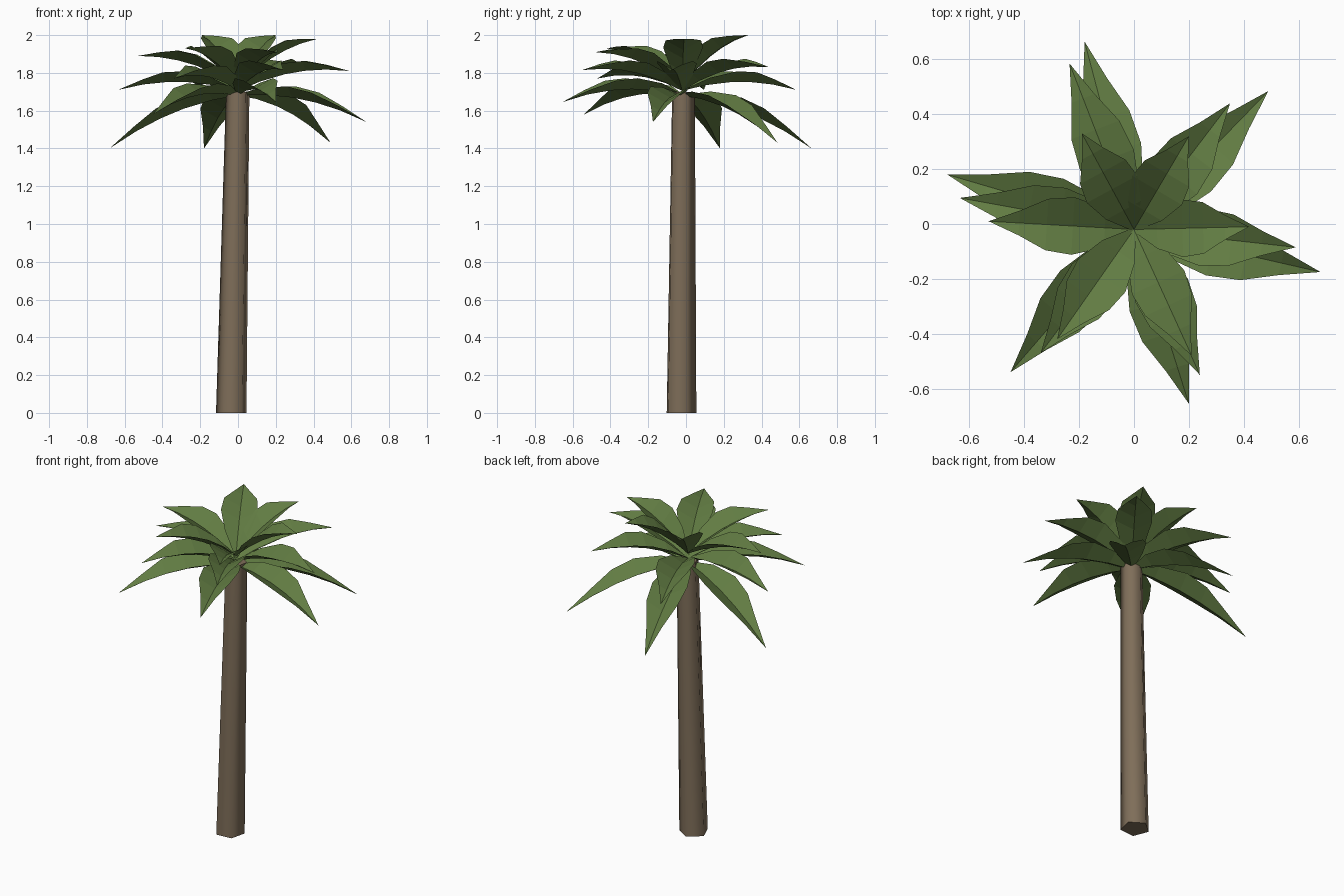
import bpy, bmesh, math
from mathutils import Vector

if "Cube" in bpy.data.objects:
    bpy.data.objects.remove(bpy.data.objects["Cube"])


def material(name, rgb):
    m = bpy.data.materials.new(name)
    m.diffuse_color = (*rgb, 1)
    m.use_nodes = True
    m.node_tree.nodes["Principled BSDF"].inputs["Base Color"].default_value = m.diffuse_color
    return m


def add_object(name, bm, mat):
    me = bpy.data.meshes.new(name)
    bm.to_mesh(me)
    bm.free()
    me.materials.append(mat)
    ob = bpy.data.objects.new(name, me)
    bpy.context.collection.objects.link(ob)
    return ob


bark = material("bark", (0.21, 0.155, 0.10))
green = material("leaf_green", (0.12, 0.20, 0.055))

# Leaning, tapering five-sided trunk with smooth sides
bm = bmesh.new()
rings = []
for cx, cy, z, r in [(-0.034, -0.030, 0, 0.085), (0.0, -0.018, 1.70, 0.065)]:
    rings.append([bm.verts.new((cx + r * math.cos(math.radians(-50 + 72 * i)),
                                cy + r * math.sin(math.radians(-50 + 72 * i)), z))
                  for i in range(5)])
for i in range(5):
    j = (i + 1) % 5
    bm.faces.new((rings[0][i], rings[0][j], rings[1][j], rings[1][i])).smooth = True
bm.faces.new(rings[0][::-1])
bm.faces.new(rings[1])
for e in bm.edges:
    e.smooth = not any(len(f.verts) == 5 for f in e.link_faces)
add_object("trunk", bm, bark)

# Leaf outline: (fraction of length, half width)
PROFILE = [(0, 0.008), (0.2, 0.072), (0.42, 0.105), (0.6, 0.094), (0.79, 0.045), (1, 0)]


def add_leaf(bm, base, tip, arch, fold=0.55):
    """Channel-folded leaf whose midrib arches from base to tip."""
    base, tip = Vector(base), Vector(tip)
    d = tip - base
    side = Vector((-d.y, d.x, 0)).normalized()
    prev = None
    for t, w in PROFILE:
        mid = base + d * t + Vector((0, 0, arch * 4 * t * (1 - t)))
        up = Vector((0, 0, fold * w))
        if w:
            row = [bm.verts.new(p) for p in (mid + side * w + up, mid, mid - side * w + up)]
        else:
            row = [bm.verts.new(mid)] * 3
        if prev:
            for k in (0, 1):
                f = [prev[k], prev[k + 1], row[k + 1]]
                if w:
                    f.append(row[k])
                bm.faces.new(f)
        prev = row


# Three tiers of six leaves: name, base height, arch, tip positions
TIERS = [
    ("lower_leaves", 1.68, 0.05,
     [(0.68, -0.175, 1.54), (0.49, 0.485, 1.43), (-0.18, 0.665, 1.40),
      (-0.68, 0.18, 1.40), (-0.45, -0.54, 1.58), (0.20, -0.655, 1.645)]),
    ("middle_leaves", 1.705, 0.045,
     [(0.59, -0.085, 1.81), (0.35, 0.44, 1.83), (-0.235, 0.585, 1.71),
      (-0.635, 0.095, 1.71), (-0.34, -0.47, 1.77), (0.24, -0.55, 1.815)]),
    ("upper_leaves", 1.735, 0.04,
     [(0.42, -0.01, 1.98), (0.20, 0.32, 2.0), (-0.19, 0.33, 2.0),
      (-0.53, 0.01, 1.89), (-0.28, -0.42, 1.93), (0.21, -0.48, 1.91)]),
]
for name, z, arch, tips in TIERS:
    bm = bmesh.new()
    for tip in tips:
        add_leaf(bm, (0, -0.02, z), tip, arch)
    add_object(name, bm, green)
